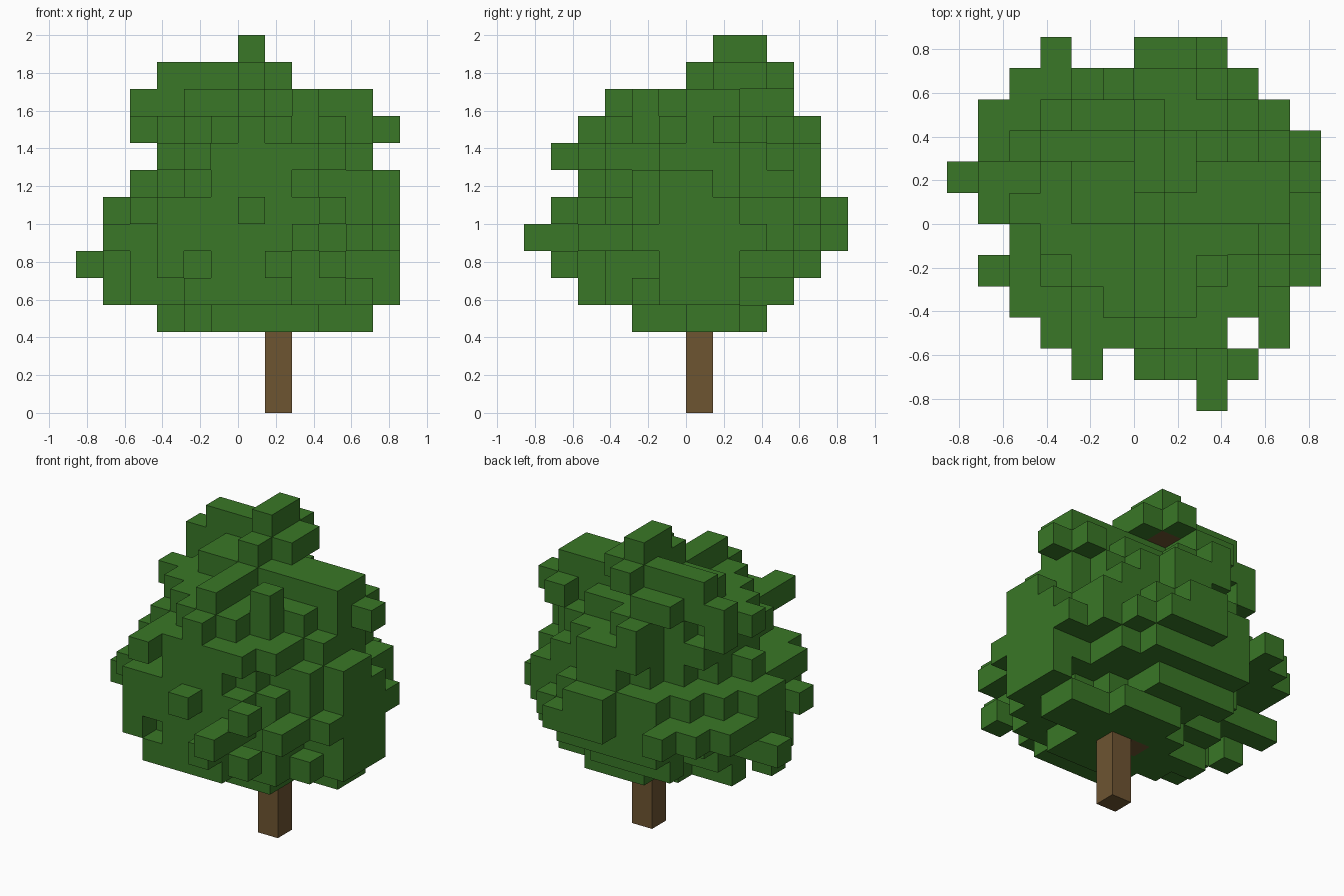
import bpy
import bmesh
import random
from mathutils import Vector

random.seed(7)
CELL = 1 / 7
SIDES = [Vector(d) for d in ((1, 0, 0), (-1, 0, 0), (0, 1, 0), (0, -1, 0), (0, 0, 1), (0, 0, -1))]

if "Cube" in bpy.data.objects:
    bpy.data.objects.remove(bpy.data.objects["Cube"])


def material(name, colour):
    mat = bpy.data.materials.new(name)
    mat.use_nodes = True
    mat.diffuse_color = colour
    shader = mat.node_tree.nodes["Principled BSDF"]
    shader.inputs["Base Color"].default_value = colour
    shader.inputs["Roughness"].default_value = 0.9
    return mat


def block(x0, x1, y0, y1, z0, z1):
    return {(x, y, z) for x in range(x0, x1) for y in range(y0, y1) for z in range(z0, z1)}


def slab(z, x0, x1, y0, y1, cut):
    """One layer of cells with its four corners stepped off."""
    return {(x, y, z) for x, y, z in block(x0, x1, y0, y1, z, z + 1)
            if min(x - x0, x1 - 1 - x) + min(y - y0, y1 - 1 - y) >= cut}


def build(name, cells, hidden_by, mat):
    """Skin a set of cells with only its exposed faces, then merge flat areas."""
    bm = bmesh.new()
    for cell in cells:
        centre = Vector(cell) + Vector((0.5, 0.5, 0.5))
        for side in SIDES:
            beside = tuple(int(v) for v in Vector(cell) + side)
            if beside in cells or beside in hidden_by:
                continue
            u = Vector((side.y, side.z, side.x)) / 2
            v = side.cross(u)
            mid = centre + side / 2
            bm.faces.new([bm.verts.new((mid + c) * CELL) for c in (u + v, v - u, -u - v, u - v)])
    bmesh.ops.remove_doubles(bm, verts=bm.verts, dist=0.001)
    bmesh.ops.dissolve_limit(bm, angle_limit=0.01, verts=bm.verts, edges=bm.edges)
    bmesh.ops.recalc_face_normals(bm, faces=bm.faces)
    mesh = bpy.data.meshes.new(name)
    bm.to_mesh(mesh)
    bm.free()
    mesh.materials.append(mat)
    obj = bpy.data.objects.new(name, mesh)
    bpy.context.collection.objects.link(obj)


# Canopy layers: height, x range, y range, corner cut
layers = [
    (3, -3, 5, -2, 3, 3),
    (4, -5, 6, -4, 3, 4),
    (5, -5, 6, -4, 5, 4),
    (6, -5, 6, -4, 5, 3),
    (7, -5, 6, -4, 5, 3),
    (8, -4, 6, -4, 5, 4),
    (9, -3, 5, -4, 5, 3),
    (10, -4, 5, -3, 4, 3),
]
leaves = set()
for layer in layers:
    leaves |= slab(*layer)

# Outline of the widest spread, by row from front to back
spread = dict(zip(range(-4, 5), [(-3, 5), (-4, 5), (-4, 6), (-4, 6), (-5, 6),
                                 (-5, 6), (-5, 6), (-5, 5), (-4, 4)]))

# Scattered sprigs on the stepped corners of the lower layers
for z, x0, x1, y0, y1, cut in layers[:-1]:
    for cell in sorted(slab(z, x0, x1, y0, y1, cut - 1) - leaves):
        if random.random() < 0.4:
            leaves.add(cell)
leaves = {c for c in leaves if spread[c[1]][0] <= c[0] < spread[c[1]][1]}

# Flat side wall, ridges and crown
for part in [
    (5, 6, -1, 2, 4, 8), (4, 5, 0, 2, 3, 4), (-3, -2, 0, 1, 3, 4), (2, 3, -4, 1, 9, 10),
    (-5, -4, 0, 1, 4, 5), (-2, 2, 3, 4, 4, 5), (0, 2, -2, -1, 3, 4),
    (-2, 2, 0, 3, 11, 12), (-4, -2, 2, 3, 11, 12), (-2, 0, 3, 4, 11, 12),
    (2, 5, 0, 2, 11, 12), (0, 1, -3, 0, 11, 12),
    (-3, 0, 2, 3, 12, 13), (0, 2, 1, 3, 12, 13),
    (0, 1, 1, 3, 13, 14), (0, 3, 5, 6, 6, 7), (0, 2, 5, 6, 7, 8),
]:
    leaves |= block(*part)

# Single sprigs that stand proud
leaves |= {
    (-6, 1, 5), (-5, -2, 6), (-4, -2, 6), (-5, 3, 6), (-4, 3, 6), (-5, 2, 6),
    (-3, 5, 6), (-3, 4, 6), (-4, 4, 6), (-4, 0, 10), (-4, 2, 10), (-1, 4, 10),
    (-3, -4, 5), (-1, -4, 6), (-2, -5, 9), (-2, -4, 9), (0, -4, 10), (2, -2, 11),
    (5, 1, 10), (4, 2, 10), (5, 2, 6), (5, -2, 6), (2, -6, 6), (2, -5, 6), (3, -5, 7),
    (0, -5, 7), (1, -5, 5), (3, -5, 5), (4, -4, 6), (4, -3, 6), (4, 3, 7),
    (0, 0, 12), (0, 3, 12), (3, 4, 6),
}

# Hollow under the crown
leaves -= {(0, 2, 11), (1, 2, 11), (1, 3, 10)}

# Trunk, a short branch under the canopy and a twig below the crown
trunk = block(1, 2, 0, 1, 0, 4) | {(0, 0, 3), (0, 2, 12)}
leaves -= trunk

build("trunk", trunk, leaves, material("bark brown", (0.155, 0.089, 0.031, 1)))
build("canopy", leaves, trunk, material("leaf green", (0.041, 0.186, 0.02, 1)))
